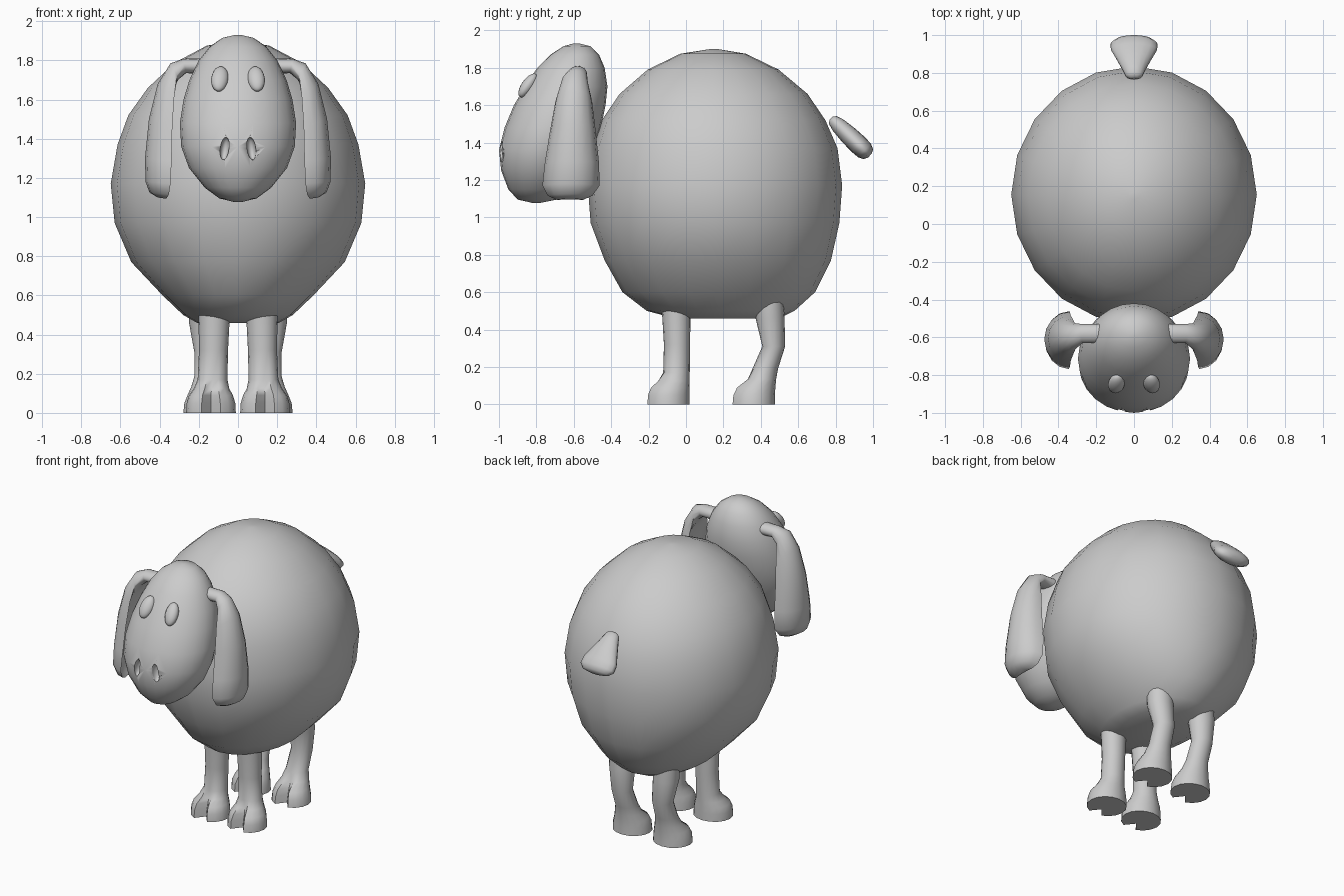
import bpy, bmesh
from math import sin, cos, pi, radians
from mathutils import Vector


def loft(name, rings, angle=60):
    """Skin a list of equal-length point rings and cap both ends."""
    bm = bmesh.new()
    vs = [[bm.verts.new(p) for p in r] for r in rings]
    n = len(rings[0])
    for a, b in zip(vs, vs[1:]):
        for i in range(n):
            j = (i + 1) % n
            bm.faces.new((a[i], a[j], b[j], b[i]))
    bm.faces.new(vs[0])
    bm.faces.new(vs[-1])
    bmesh.ops.recalc_face_normals(bm, faces=bm.faces)
    me = bpy.data.meshes.new(name)
    bm.to_mesh(me)
    bm.free()
    ob = bpy.data.objects.new(name, me)
    bpy.context.collection.objects.link(ob)
    smooth(ob, angle)
    return ob


def smooth(ob, angle=60):
    bpy.ops.object.select_all(action='DESELECT')
    ob.select_set(True)
    bpy.context.view_layer.objects.active = ob
    bpy.ops.object.shade_smooth_by_angle(angle=radians(angle))


def oval(z, rx, y0, y1, n=20, xc=0.0, notch=0.0):
    """Horizontal oval from y0 (front) to y1, optional notch at the front."""
    pts = []
    for i in range(n):
        t = 2 * pi * i / n
        y = (y0 + y1) / 2 - (y1 - y0) / 2 * cos(t)
        pts.append((xc + rx * sin(t), y + (notch if i == 0 else 0), z))
    return pts


def ellipsoid(name, loc, scale, rot):
    bpy.ops.mesh.primitive_uv_sphere_add(segments=16, ring_count=10, location=loc, rotation=rot)
    ob = bpy.context.object
    ob.name = name
    ob.scale = scale
    smooth(ob)
    return ob


# Woolly body: z, half width, front y, back y
body = [(.46, .21, -.06, .50), (.50, .28, -.21, .58), (.60, .385, -.34, .69),
        (.77, .545, -.435, .775), (.97, .63, -.51, .82), (1.17, .65, -.525, .835),
        (1.37, .615, -.50, .81), (1.52, .56, -.45, .745), (1.66, .46, -.355, .65),
        (1.79, .32, -.205, .495), (1.875, .16, -.03, .32), (1.90, .02, .13, .17)]
loft("body", [oval(*r) for r in body])

# Egg-shaped head leaning forward
head_rows = [(1.077, .02, -.82, -.78), (1.095, .095, -.90, -.69), (1.15, .17, -.95, -.62),
             (1.25, .25, -.988, -.55), (1.36, .29, -1.0, -.50), (1.48, .297, -.97, -.455),
             (1.60, .278, -.92, -.43), (1.70, .248, -.86, -.42), (1.80, .20, -.795, -.435),
             (1.87, .145, -.725, -.465), (1.915, .08, -.655, -.51), (1.93, .015, -.60, -.57)]
head = loft("head", [oval(*r, n=24) for r in head_rows])

for s in (-1, 1):
    side = "left" if s > 0 else "right"
    # Eyes and carved nostrils
    ellipsoid(f"{side}_eye", (s * .093, -.845, 1.705), (.044, .034, .075),
              (radians(-35), radians(-8 * s), 0))
    cutter = ellipsoid(f"{side}_nostril_cutter", (s * .068, -.982, 1.35), (.023, .035, .058),
                       (0, radians(-8 * s), 0))
    cutter.hide_render = True
    cutter.hide_set(True)
    mod = head.modifiers.new(f"{side}_nostril", 'BOOLEAN')
    mod.operation = 'DIFFERENCE'
    mod.object = cutter

    # Drooping cupped ears: outer xz, inner xz, centre y, half width, edge, hollow
    ear = [(.18, 1.81, .18, 1.73, -.58, .05, .5, 0), (.28, 1.808, .265, 1.735, -.58, .05, .5, 0),
           (.345, 1.785, .295, 1.69, -.595, .07, .35, .15),
           (.41, 1.68, .31, 1.61, -.60, .098, .15, .35),
           (.455, 1.50, .325, 1.46, -.605, .122, .08, .45),
           (.475, 1.30, .332, 1.29, -.61, .145, .05, .48),
           (.472, 1.18, .338, 1.17, -.615, .153, .05, .5),
           (.452, 1.125, .342, 1.115, -.62, .12, .1, .4),
           (.41, 1.10, .355, 1.092, -.62, .07, .2, .3)]
    rings = []
    for ox, oz, ix, iz, yc, w, e, k in ear:
        ring = []
        for i in range(16):
            t = 2 * pi * i / 16
            f = e + ((1 - e) if sin(t) > 0 else (k - e)) * abs(sin(t))
            ring.append((s * (ix + (ox - ix) * f), yc + w * cos(t), iz + (oz - iz) * f))
        rings.append(ring)
    loft(f"{side}_ear", rings)

    # Legs with cloven hooves: z, half width, front y, back y, centre x, notch
    front = [(0, .127, -.215, .02, .138, .07), (.05, .124, -.212, .02, .138, .075),
             (.09, .112, -.195, .02, .138, .07), (.125, .09, -.155, .02, .135, .035),
             (.17, .076, -.122, .02, .13, 0), (.32, .074, -.118, .022, .125, 0),
             (.60, .084, -.135, .025, .12, 0)]
    rear = [(0, .127, .24, .475, .152, .07), (.05, .122, .245, .475, .152, .075),
            (.09, .108, .265, .478, .15, .07), (.135, .088, .325, .482, .15, .03),
            (.19, .072, .355, .492, .15, 0), (.31, .07, .408, .53, .153, 0),
            (.46, .085, .372, .527, .165, 0), (.60, .085, .36, .52, .165, 0)]
    for label, rows in (("front", front), ("rear", rear)):
        loft(f"{side}_{label}_leg",
             [oval(z, rx, a, b, 16, s * xc, d) for z, rx, a, b, xc, d in rows], 50)

# Paddle-shaped tail along a downward slanting axis: position, half width, half thickness
start, end = Vector((0, .775, 1.53)), Vector((0, .983, 1.33))
axis = (end - start).normalized()
up = Vector((0, -axis.z, axis.y))
tail = []
for p, w, h in [(0, .02, .012), (.05, .045, .03), (.2, .06, .042), (.45, .09, .05),
                (.7, .122, .053), (.86, .125, .05), (.96, .095, .037), (1, .04, .015)]:
    c = start.lerp(end, p)
    tail.append([c + Vector((w * cos(2 * pi * i / 16), 0, 0)) + up * h * sin(2 * pi * i / 16)
                 for i in range(16)])
loft("tail", tail)
